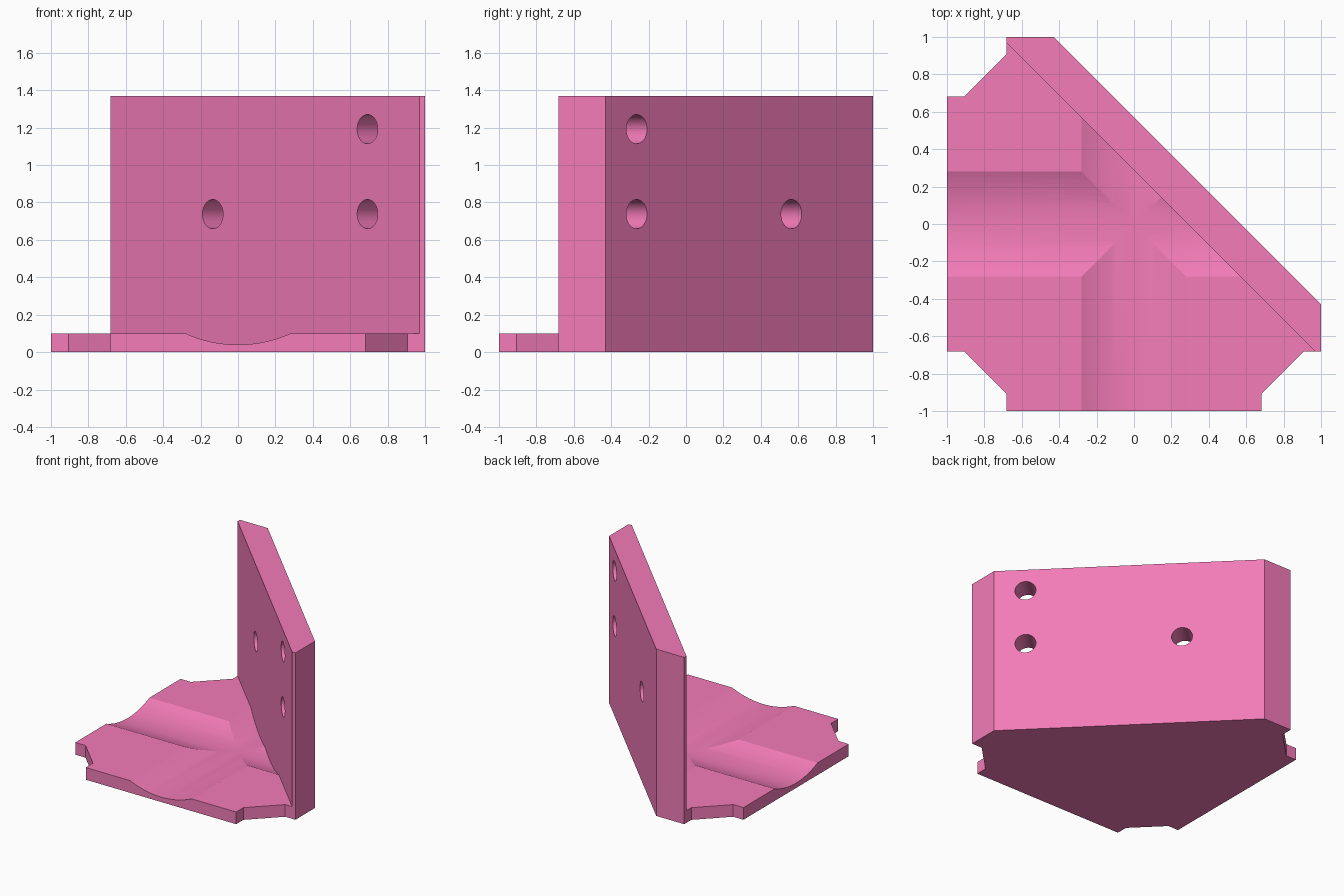
import bpy, bmesh, math
from mathutils import Matrix, Vector

if "Cube" in bpy.data.objects:
    bpy.data.objects.remove(bpy.data.objects["Cube"])

pink = bpy.data.materials.new("pink")
pink.diffuse_color = (0.9, 0.2, 0.48, 1)
pink.use_nodes = True
pink.node_tree.nodes["Principled BSDF"].inputs["Base Color"].default_value = pink.diffuse_color


def make(name, bm):
    bmesh.ops.recalc_face_normals(bm, faces=bm.faces)
    me = bpy.data.meshes.new(name)
    bm.to_mesh(me)
    bm.free()
    me.materials.append(pink)
    ob = bpy.data.objects.new(name, me)
    bpy.context.collection.objects.link(ob)
    return ob


def prism(name, outline, height):
    bm = bmesh.new()
    face = bm.faces.new([bm.verts.new((x, y, 0)) for x, y in outline])
    top = bmesh.ops.extrude_face_region(bm, geom=[face])["geom"]
    bmesh.ops.translate(bm, vec=(0, 0, height),
                        verts=[v for v in top if isinstance(v, bmesh.types.BMVert)])
    return make(name, bm)


def cylinder(name, centre, direction, radius, length, sides):
    rot = Vector(direction).to_track_quat('Z', 'Y').to_matrix().to_4x4()
    bm = bmesh.new()
    bmesh.ops.create_cone(bm, cap_ends=True, segments=sides, radius1=radius,
                          radius2=radius, depth=length,
                          matrix=Matrix.Translation(centre) @ rot)
    return make(name, bm)


def boolean(target, tool, operation):
    mod = target.modifiers.new(operation, 'BOOLEAN')
    mod.operation, mod.object, mod.solver = operation, tool, 'EXACT'
    bpy.context.view_layer.objects.active = target
    bpy.ops.object.modifier_apply(modifier=mod.name)
    bpy.data.objects.remove(tool)


A, B = 0.683, 0.907      # notch corners
T = 0.1                  # plate thickness
INNER, OUTER = 0.287, 0.57   # wall faces lie on x + y = constant

# Base plate with chamfered notches, running a little way into the wall
half = [(-1, -A), (-B, -A), (-A, -B), (-A, -1), (A, -1), (A, -B), (B, -A), (1, -A)]
base = prism("corner_bracket",
             half + [(1, -0.6), (-0.6, 1), (-A, 1), (-A, B), (-B, A), (-1, A)], T)

# Two crossing shallow round grooves
HALF_W, DEPTH = 0.28, 0.06
R = (HALF_W ** 2 + DEPTH ** 2) / (2 * DEPTH)
for d in ((1, 0, 0), (0, 1, 0)):
    boolean(base, cylinder("groove_cutter", (0, 0, T - DEPTH + R), d, R, 4, 144), 'DIFFERENCE')

# Diagonal upright wall
wall = prism("wall", [(INNER + A, -A), (1, -A), (1, OUTER - 1),
                      (OUTER - 1, 1), (-A, 1), (-A, INNER + A)], 1.37)

# Three screw holes straight through the wall
for x, z in ((-0.135, 0.738), (0.692, 0.738), (0.692, 1.192)):
    boolean(wall, cylinder("hole_cutter", (x, INNER - x, z), (1, 1, 0), 0.078, 1, 48), 'DIFFERENCE')

boolean(base, wall, 'UNION')
bpy.ops.object.select_all(action='DESELECT')
base.select_set(True)
bpy.context.view_layer.objects.active = base
bpy.ops.object.shade_smooth_by_angle(angle=math.radians(12))
